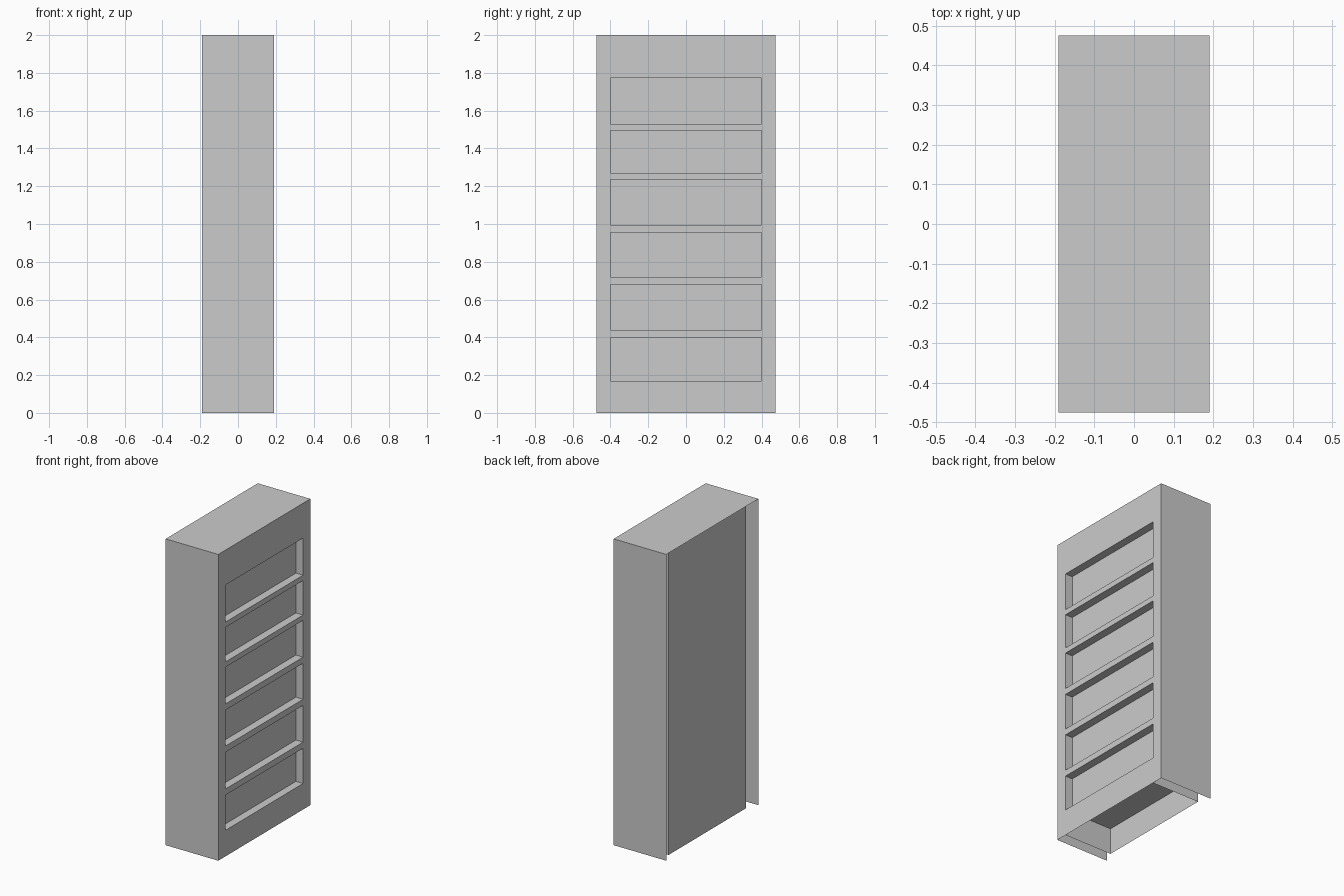
import bpy, bmesh

if "Cube" in bpy.data.objects:
    bpy.data.objects.remove(bpy.data.objects["Cube"])

X, Y, H = 0.19, 0.475, 2.0          # outer half depth, half width, height
IY = 0.40                           # half width of openings and inner core
RECESS_X, BACK_X = 0.138, -0.155    # recessed panel plane, back panel plane
OPENINGS = [(0.17, 0.40), (0.44, 0.68), (0.72, 0.955),
            (0.995, 1.235), (1.27, 1.495), (1.53, 1.772)]


def make_object(name, quads):
    """Build a flat-shaded sheet mesh from a list of quads, welding shared corners."""
    bm = bmesh.new()
    for q in quads:
        bm.faces.new([bm.verts.new(p) for p in q])
    bmesh.ops.remove_doubles(bm, verts=bm.verts, dist=1e-5)
    me = bpy.data.meshes.new(name)
    bm.to_mesh(me)
    bm.free()
    ob = bpy.data.objects.new(name, me)
    bpy.context.collection.objects.link(ob)
    return ob


def x_quad(x, y0, y1, z0, z1):
    """Rectangle facing +x."""
    return [(x, y0, z0), (x, y1, z0), (x, y1, z1), (x, y0, z1)]


def y_quad(y, x0, x1, z0, z1):
    """Rectangle facing -y."""
    return [(x0, y, z0), (x1, y, z0), (x1, y, z1), (x0, y, z1)]


def z_quad(z, x0, x1, y0, y1):
    """Rectangle facing +z."""
    return [(x0, y0, z), (x1, y0, z), (x1, y1, z), (x0, y1, z)]


# Outer shell: top and two sides, open at the back and bottom
make_object("outer_shell", [
    z_quad(H, -X, X, -Y, Y),
    y_quad(-Y, -X, X, 0, H),
    y_quad(Y, -X, X, 0, H)[::-1],
])

# Front face frame with six openings
z_cuts = [0.0] + [z for pair in OPENINGS for z in pair] + [H]
ys = [-Y, -IY, IY, Y]
frame = []
for i, (z0, z1) in enumerate(zip(z_cuts, z_cuts[1:])):
    for j, (y0, y1) in enumerate(zip(ys, ys[1:])):
        if not (j == 1 and i % 2):
            frame.append(x_quad(X, y0, y1, z0, z1))
make_object("front_frame", frame)

# Shelf floors, ceilings and recessed panels behind each opening
for n, (z0, z1) in enumerate(OPENINGS, 1):
    make_object(f"shelf_recess_{n}", [
        x_quad(RECESS_X, -IY, IY, z0, z1),
        z_quad(z0, RECESS_X, X, -IY, IY),
        z_quad(z1, RECESS_X, X, -IY, IY)[::-1],
    ])

# Inner core: side walls and back panel, full height
make_object("inner_core", [
    y_quad(-IY, BACK_X, X, 0, H),
    y_quad(IY, BACK_X, X, 0, H)[::-1],
    x_quad(BACK_X, -IY, IY, 0, H)[::-1],
])

# Underside of the lowest shelf, seen from below
make_object("bottom_shelf", [z_quad(OPENINGS[0][0], BACK_X, RECESS_X, -IY, IY)[::-1]])
